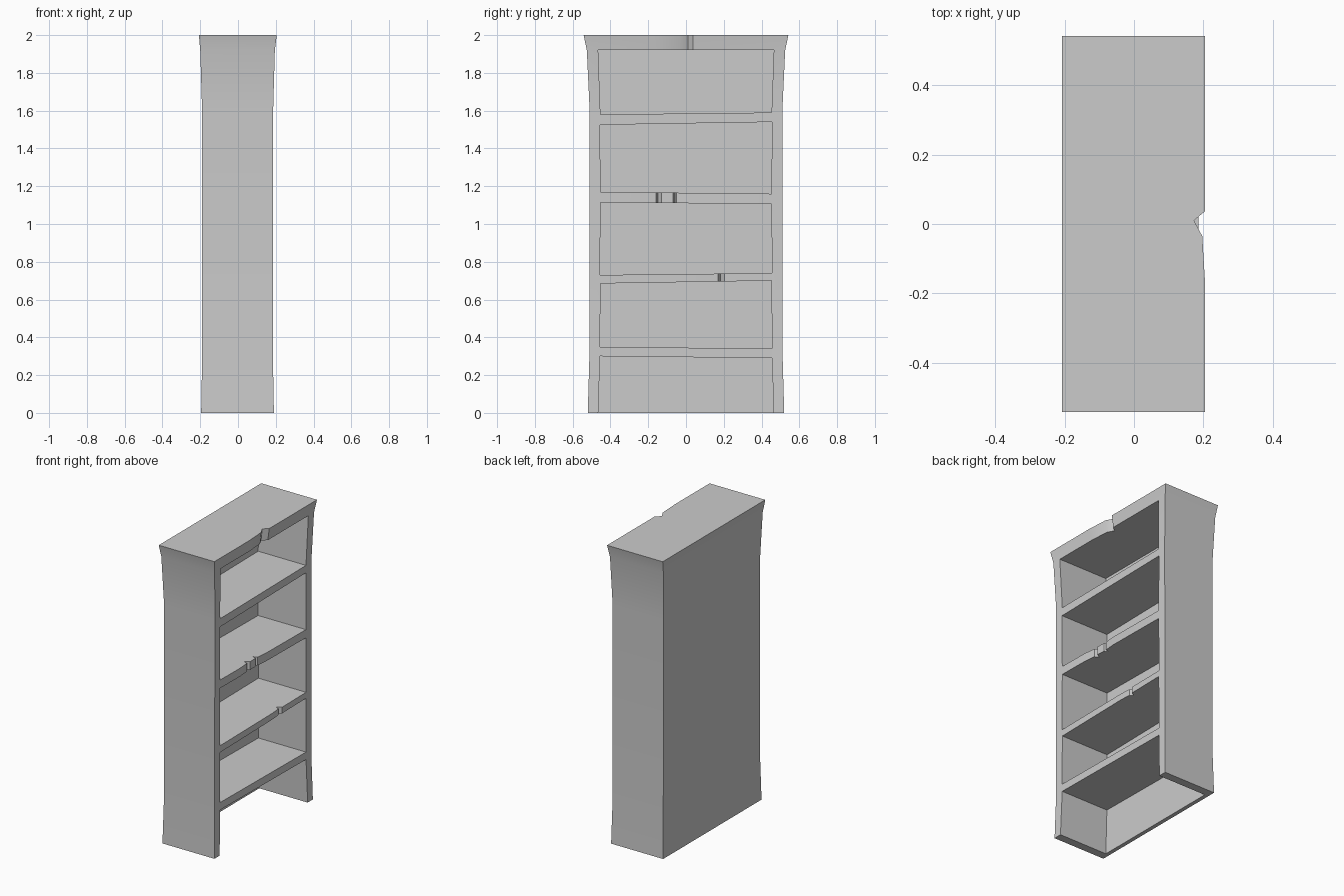
import bpy
import bmesh
import math

cube = bpy.data.objects.get("Cube")
if cube:
    bpy.data.objects.remove(cube, do_unlink=True)

# Single painted grey for the whole case
grey = bpy.data.materials.new("plain_grey")
grey.use_nodes = True
color = (0.6, 0.6, 0.6, 1)
grey.diffuse_color = color
grey.node_tree.nodes["Principled BSDF"].inputs["Base Color"].default_value = color


def loft(name, rings):
    """Closed solid skinned through rings of equal length."""
    bm = bmesh.new()
    loops = [[bm.verts.new(p) for p in ring] for ring in rings]
    n = len(rings[0])
    for a, b in zip(loops, loops[1:]):
        for i in range(n):
            j = (i + 1) % n
            bm.faces.new((a[i], a[j], b[j], b[i]))
    bm.faces.new(loops[0])
    bm.faces.new(loops[-1])
    bmesh.ops.recalc_face_normals(bm, faces=bm.faces)
    mesh = bpy.data.meshes.new(name)
    bm.to_mesh(mesh)
    bm.free()
    mesh.materials.append(grey)
    obj = bpy.data.objects.new(name, mesh)
    bpy.context.collection.objects.link(obj)
    return obj


# Flared case: height, back x, front x, half width
sections = [(0, -0.195, 0.19, 0.52), (0.28, -0.19, 0.185, 0.512),
            (1.6, -0.19, 0.186, 0.51), (1.92, -0.2, 0.195, 0.525),
            (2, -0.207, 0.205, 0.542)]
case = loft("bookcase", [[(b, -w, z), (f, -w, z), (f, w, z), (b, w, z)]
                         for z, b, f, w in sections])
cutters = []

# Compartments with crooked shelves:
# bottom left, bottom right, top right, top left, lower and upper half width
compartments = [(-0.1, -0.1, 0.29, 0.3, 0.468, 0.455),
                (0.35, 0.34, 0.7, 0.685, 0.455, 0.453),
                (0.73, 0.74, 1.105, 1.115, 0.455, 0.453),
                (1.17, 1.16, 1.54, 1.525, 0.453, 0.455),
                (1.58, 1.59, 1.92, 1.92, 0.453, 0.465)]
for bl, br, tr, tl, low, high in compartments:
    outline = [(-low, bl), (low, br), (high, tr), (-high, tl)]
    cutters.append(loft("compartment_cutter",
                        [[(x, y, z) for y, z in outline] for x in (-0.168, 0.4)]))

# Chipped front edges: lower z, upper z, lower front x, upper front x,
# then (y, depth) along the broken edge
chips = [(1.9, 2.02, 0.193, 0.207,
          [(-0.17, 0), (-0.035, 0.008), (0.01, 0.032), (0.037, 0)]),
         (1.08, 1.2, 0.186, 0.186,
          [(-0.25, 0), (-0.16, 0.008), (-0.148, 0.034), (-0.135, 0.02),
           (-0.13, 0.006), (-0.07, 0.008), (-0.058, 0.034), (-0.05, 0.008),
           (0.03, 0)]),
         (0.66, 0.77, 0.186, 0.186,
          [(0.09, 0), (0.17, 0.006), (0.183, 0.03), (0.203, 0)])]
for z0, z1, x0, x1, edge in chips:
    rings = []
    for z, x in ((z0, x0), (z1, x1)):
        ring = [(x - d, y, z) for y, d in edge]
        ring += [(0.3, edge[-1][0], z), (0.3, edge[0][0], z)]
        rings.append(ring)
    cutters.append(loft("chip_cutter", rings))

# Carve the case, then discard the cutters
bpy.context.view_layer.objects.active = case
for cutter in cutters:
    mod = case.modifiers.new("carve", "BOOLEAN")
    mod.operation = "DIFFERENCE"
    mod.solver = "EXACT"
    mod.object = cutter
    bpy.ops.object.modifier_apply(modifier=mod.name)
for cutter in cutters:
    bpy.data.objects.remove(cutter, do_unlink=True)

# Soft flare on the sides, crisp corners elsewhere
bpy.ops.object.select_all(action="DESELECT")
case.select_set(True)
bpy.ops.object.shade_smooth_by_angle(angle=math.radians(25))
